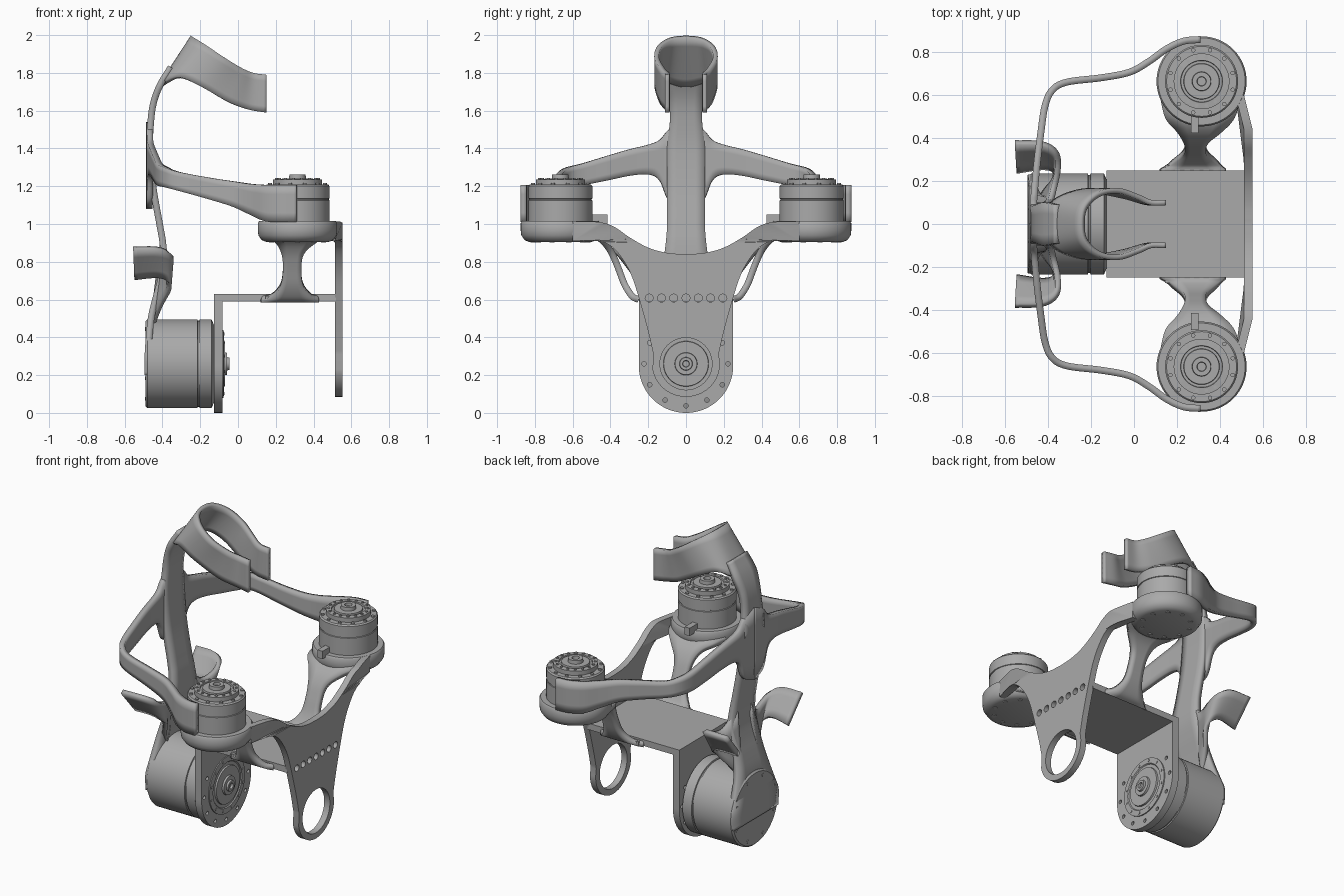
import bpy, bmesh
from math import sin, cos, pi, radians
from mathutils import Matrix, Vector

if "Cube" in bpy.data.objects:
    bpy.data.objects.remove(bpy.data.objects["Cube"])

grey = bpy.data.materials.new("machined grey")
grey.use_nodes = True
grey.diffuse_color = (0.4, 0.4, 0.4, 1)
grey.node_tree.nodes["Principled BSDF"].inputs["Base Color"].default_value = (0.4, 0.4, 0.4, 1)

UP = Matrix.Identity(3)
ALONG_X = Matrix(((0, 0, 1), (1, 0, 0), (0, 1, 0)))  # local z points along x


def finish(name, mesh):
    obj = bpy.data.objects.new(name, mesh)
    bpy.context.collection.objects.link(obj)
    mesh.materials.clear()
    mesh.materials.append(grey)
    bpy.ops.object.select_all(action="DESELECT")
    obj.select_set(True)
    bpy.context.view_layer.objects.active = obj
    bpy.ops.object.shade_smooth_by_angle(angle=radians(35))
    return obj


def from_bmesh(name, bm):
    bmesh.ops.recalc_face_normals(bm, faces=bm.faces)
    mesh = bpy.data.meshes.new(name)
    bm.to_mesh(mesh)
    bm.free()
    return finish(name, mesh)


def smooth(points, steps=6):
    """Catmull-Rom curve through the points."""
    p = [Vector(q) for q in points]
    p = [2 * p[0] - p[1]] + p + [2 * p[-1] - p[-2]]
    out = []
    for a, b, c, d in zip(p, p[1:], p[2:], p[3:]):
        for i in range(steps):
            t = i / steps
            out.append(b + (c - a) * t / 2 + (2 * a - 5 * b + 4 * c - d) * t * t / 2
                       + (3 * b - a - 3 * c + d) * t ** 3 / 2)
    return out + [p[-2]]


def flip(points):
    return [(x, -y, z) for x, y, z in points]


def ribbon(name, edge_a, edge_b, thickness=0.035, rows=4):
    """Bent sheet between two smooth edges."""
    bm = bmesh.new()
    grid = [[bm.verts.new(a.lerp(b, j / rows)) for j in range(rows + 1)]
            for a, b in zip(smooth(edge_a), smooth(edge_b))]
    for r, s in zip(grid, grid[1:]):
        for j in range(rows):
            bm.faces.new((r[j], r[j + 1], s[j + 1], s[j]))
    obj = from_bmesh(name, bm)
    mod = obj.modifiers.new("thickness", "SOLIDIFY")
    mod.thickness, mod.offset = thickness, 0
    return obj


def lathe(name, profile, centre, axis=UP, sides=64):
    """Turned part from (radius, height) pairs."""
    bm = bmesh.new()
    rings = [[bm.verts.new(Vector(centre) + axis @ Vector((r * cos(2 * pi * i / sides), r * sin(2 * pi * i / sides), h)))
              for i in range(sides)] for r, h in profile]
    for a, b in zip(rings, rings[1:]):
        for i in range(sides):
            k = (i + 1) % sides
            bm.faces.new((a[i], a[k], b[k], b[i]))
    bm.faces.new(rings[0])
    bm.faces.new(rings[-1])
    return from_bmesh(name, bm)


def bolt_ring(name, centre, axis, ring, radius, count, height):
    """Circle of small screw heads in one mesh."""
    bm = bmesh.new()
    for i in range(count):
        a = 2 * pi * (i + 0.5) / count
        pos = Vector(centre) + axis @ Vector((ring * cos(a), ring * sin(a), 0))
        bmesh.ops.create_cone(bm, cap_ends=True, segments=12, radius1=radius, radius2=radius, depth=height,
                              matrix=Matrix.Translation(pos) @ axis.to_4x4())
    return from_bmesh(name, bm)


def circle(y, z, r, n=20):
    return [(y + r * cos(2 * pi * i / n), z + r * sin(2 * pi * i / n)) for i in range(n)]


def plate(name, loops, x, thickness, bend=0):
    """Flat plate facing x, with holes; its outer ends can bend back."""
    curve = bpy.data.curves.new(name, "CURVE")
    curve.dimensions, curve.fill_mode, curve.extrude = "2D", "BOTH", thickness / 2
    for loop in loops:
        s = curve.splines.new("POLY")
        s.points.add(len(loop) - 1)
        for p, (u, v) in zip(s.points, loop):
            p.co = (u, v, 0, 1)
        s.use_cyclic_u = True
    tmp = bpy.data.objects.new(name + " helper", curve)
    bpy.context.collection.objects.link(tmp)
    mesh = bpy.data.meshes.new_from_object(tmp.evaluated_get(bpy.context.evaluated_depsgraph_get()))
    bpy.data.objects.remove(tmp)
    mesh.transform(Matrix.Translation((x, 0, 0)) @ ALONG_X.to_4x4())
    for v in mesh.vertices:
        v.co.x -= bend * max(0, abs(v.co.y) - 0.44)
    return finish(name, mesh)


def box(name, lo, hi):
    bm = bmesh.new()
    bmesh.ops.create_cube(bm, size=1)
    lo, hi = Vector(lo), Vector(hi)
    for v in bm.verts:
        v.co = (lo + hi) / 2 + Vector(a * b for a, b in zip(v.co, hi - lo))
    return from_bmesh(name, bm)


# Lower drive: mounting plate, big motor, hub
AXLE = 0.26
rounded = [(0.25 * cos(a), 0.25 + 0.25 * sin(a)) for a in [-pi * i / 40 for i in range(41)]]
screw_holes = [circle(0.222 * cos(a), AXLE + 0.222 * sin(a), 0.012, 12)
               for a in [radians(30 - 30 * i) for i in range(9)]]
plate("drive_mount_plate", [rounded + [(-0.25, 0.63), (0.25, 0.63)]] + screw_holes, -0.105, 0.045)
lathe("big_motor", [(0.225, -0.49), (0.235, -0.48), (0.235, -0.215), (0.228, -0.213), (0.228, -0.205),
                    (0.235, -0.203), (0.235, -0.14), (0.2, -0.125)], (0, 0, AXLE), ALONG_X)
lathe("big_motor_hub", [(0.18, -0.1), (0.18, -0.076), (0.145, -0.074), (0.14, -0.08), (0.12, -0.08),
                        (0.118, -0.07), (0.06, -0.07), (0.058, -0.058), (0.035, -0.058), (0.033, -0.046),
                        (0.018, -0.046), (0.016, -0.06)], (0, 0, AXLE), ALONG_X)
bolt_ring("big_motor_hub_screws", (-0.076, 0, AXLE), ALONG_X, 0.162, 0.008, 12, 0.008)
bolt_ring("big_motor_back_screws", (-0.49, 0, AXLE), ALONG_X, 0.2, 0.01, 8, 0.006)

# Shelf joining the two upright plates
box("shelf", (-0.127, -0.25, 0.59), (0.52, 0.25, 0.63))

# Front plate with bearing ring and shoulder wings
side = smooth([(0.173, 0.31, 0), (0.2, 0.43, 0), (0.25, 0.61, 0), (0.29, 0.73, 0), (0.34, 0.82, 0), (0.4, 0.885, 0),
               (0.47, 0.91, 0), (0.6, 0.91, 0)])
top = smooth([(0.6, 1.015, 0), (0.46, 1.01, 0), (0.38, 0.985, 0), (0.3, 0.93, 0), (0.2, 0.875, 0), (0.1, 0.847, 0),
              (0, 0.84, 0)])
half = [(p.x, p.y) for p in side + top]
low_arc = [(0.18 * cos(a), AXLE + 0.175 * sin(a)) for a in [radians(-170 + 9 * i) for i in range(20)]]
outline = low_arc + half + [(-y, z) for y, z in reversed(half[:-1])]
row = [circle(0.065 * i, 0.608, 0.021, 16) for i in range(-3, 4)]
plate("front_plate", [outline, circle(0, AXLE, 0.138, 48)] + row, 0.533, 0.04, bend=0.25)

# Spine sheet rising from the big motor to the head band: (z, x, half width)
spine = [(0.2, -0.478, 0.225), (0.3, -0.477, 0.23), (0.38, -0.472, 0.2), (0.5, -0.46, 0.155), (0.6, -0.437, 0.135),
         (0.7, -0.41, 0.13), (0.8, -0.392, 0.12), (0.9, -0.398, 0.107), (1.0, -0.415, 0.1), (1.2, -0.45, 0.1),
         (1.4, -0.467, 0.1), (1.55, -0.461, 0.085), (1.65, -0.445, 0.088), (1.74, -0.41, 0.1), (1.83, -0.355, 0.09)]
ribbon("spine", [(x, w, z) for z, x, w in spine], [(x, -w, z) for z, x, w in spine])

# Head band, one continuous U
band_top = [(-0.24, 0, 1.99), (-0.225, 0.08, 1.98), (-0.16, 0.14, 1.94), (-0.07, 0.155, 1.88), (0.02, 0.125, 1.825),
            (0.08, 0.1, 1.8), (0.15, 0.1, 1.79)]
band_low = [(-0.41, 0, 1.73), (-0.385, 0.09, 1.75), (-0.31, 0.135, 1.775), (-0.2, 0.155, 1.73), (-0.05, 0.13, 1.645),
            (0.06, 0.1, 1.605), (0.15, 0.1, 1.59)]
ribbon("head_band", flip(band_top[:0:-1]) + band_top, flip(band_low[:0:-1]) + band_low, 0.025, 6)

# Arm along the back and round to the shoulder motor: (x, y, bottom, top)
arm = [(-0.47, 0, 1.08, 1.54), (-0.468, 0.09, 1.12, 1.5), (-0.465, 0.14, 1.23, 1.445), (-0.46, 0.2, 1.262, 1.42),
       (-0.45, 0.3, 1.255, 1.395), (-0.435, 0.42, 1.23, 1.36), (-0.415, 0.55, 1.205, 1.32), (-0.38, 0.625, 1.195, 1.3),
       (-0.31, 0.662, 1.175, 1.275), (-0.15, 0.682, 1.13, 1.245), (-0.02, 0.708, 1.09, 1.225),
       (0.07, 0.758, 1.05, 1.212), (0.15, 0.815, 1.015, 1.207), (0.23, 0.852, 1.01, 1.207), (0.31, 0.86, 1.01, 1.207)]

# Side hook below the arms
hook_top = [(-0.4, 0.06, 0.9), (-0.375, 0.16, 0.8), (-0.355, 0.26, 0.81), (-0.365, 0.335, 0.85), (-0.43, 0.375, 0.872),
            (-0.555, 0.38, 0.872)]
hook_low = [(-0.455, 0.08, 0.46), (-0.415, 0.15, 0.56), (-0.37, 0.205, 0.64), (-0.375, 0.25, 0.7), (-0.43, 0.262, 0.722),
            (-0.548, 0.245, 0.712)]

# Strut from shelf edge to shoulder: (y, z, x low, x high)
strut = [(0.25, 0.6, 0.12, 0.43), (0.285, 0.618, 0.175, 0.39), (0.325, 0.68, 0.225, 0.345), (0.36, 0.77, 0.238, 0.335),
         (0.395, 0.85, 0.23, 0.35), (0.44, 0.91, 0.2, 0.41), (0.5, 0.945, 0.145, 0.47), (0.6, 0.955, 0.12, 0.5)]

for label, s in (("back", 1), ("front", -1)):
    def place(points):
        return points if s > 0 else flip(points)
    ribbon(label + "_arm", place([(x, y, a) for x, y, a, b in arm]), place([(x, y, b) for x, y, a, b in arm]), 0.032)
    ribbon(label + "_hook", place(hook_top), place(hook_low), 0.028)
    ribbon(label + "_strut", place([(a, y, z) for y, z, a, b in strut]), place([(b, y, z) for y, z, a, b in strut]), 0.035)
    for i in range(6):
        box(label + "_strut_bolt", (0.145 + 0.045 * i, s * 0.262 - 0.012, 0.597), (0.17 + 0.045 * i, s * 0.262 + 0.012, 0.62))
    # Shoulder dish, motor, cap and screws
    c = (0.315, s * 0.665, 0)
    lathe(label + "_shoulder_dish", [(0.165, 0.905), (0.19, 0.915), (0.207, 0.94), (0.21, 0.965), (0.21, 1.005),
                                     (0.203, 1.015)], c)
    lathe(label + "_shoulder_motor", [(0.17, 1.0), (0.17, 1.125), (0.166, 1.127), (0.166, 1.133), (0.17, 1.135),
                                      (0.17, 1.2), (0.163, 1.208)], c)
    lathe(label + "_shoulder_cap", [(0.13, 1.2), (0.13, 1.236), (0.098, 1.238), (0.096, 1.228), (0.084, 1.228),
                                    (0.082, 1.24), (0.045, 1.24), (0.043, 1.262), (0.022, 1.262), (0.02, 1.245)], c)
    c = Vector(c)
    bolt_ring(label + "_motor_screws", c + Vector((0, 0, 1.21)), UP, 0.15, 0.01, 12, 0.012)
    bolt_ring(label + "_cap_screws", c + Vector((0, 0, 1.238)), UP, 0.114, 0.008, 16, 0.01)
    bolt_ring(label + "_dish_screws", c + Vector((0, 0, 0.906)), UP, 0.145, 0.014, 10, 0.01)
    box(label + "_connector", (0.265, s * 0.46 - 0.035, 1.0), (0.3, s * 0.46 + 0.045, 1.05))
